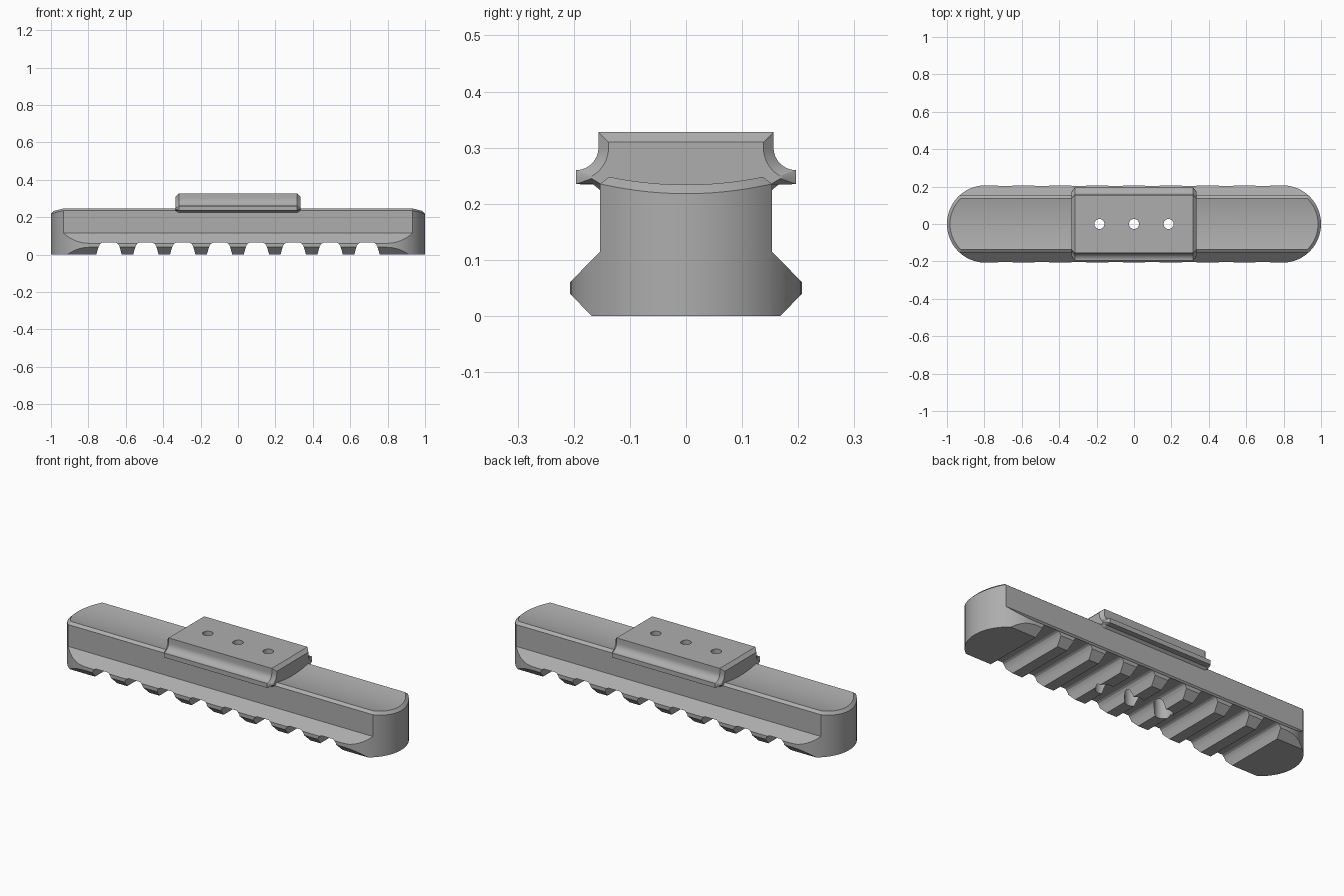
import bpy, bmesh, math

if "Cube" in bpy.data.objects:
    bpy.data.objects.remove(bpy.data.objects["Cube"])

grey = bpy.data.materials.new("satin grey")
grey.use_nodes = True
COLOUR = (0.42, 0.42, 0.42, 1)
grey.diffuse_color = COLOUR
grey.node_tree.nodes["Principled BSDF"].inputs["Base Color"].default_value = COLOUR


def finish(name, bm):
    """Weld a bmesh and turn it into an object."""
    bmesh.ops.remove_doubles(bm, verts=bm.verts, dist=1e-5)
    bmesh.ops.recalc_face_normals(bm, faces=bm.faces)
    mesh = bpy.data.meshes.new(name)
    bm.to_mesh(mesh)
    bm.free()
    ob = bpy.data.objects.new(name, mesh)
    bpy.context.collection.objects.link(ob)
    mesh.materials.append(grey)
    return ob


def face(bm, *points):
    bm.faces.new([bm.verts.new(p) for p in points])


def loft(name, sections):
    """Skin a row of matching cross-sections and cap both ends."""
    bm = bmesh.new()
    rows = [[bm.verts.new(p) for p in s] for s in sections]
    n = len(rows[0])
    for a, b in zip(rows, rows[1:]):
        for i in range(n):
            j = (i + 1) % n
            bm.faces.new((a[i], a[j], b[j], b[i]))
    bm.faces.new(rows[0])
    bm.faces.new(rows[-1])
    return finish(name, bm)


def cut(target, cutters):
    bpy.context.view_layer.objects.active = target
    for c in cutters:
        mod = target.modifiers.new("cut", "BOOLEAN")
        mod.operation = "DIFFERENCE"
        mod.solver = "EXACT"
        mod.object = c
        bpy.ops.object.modifier_apply(modifier=mod.name)


# Rail dimensions: half width, neck half width, end-arc centre, rim bevel
HALF, NECK, ARC_X, RIM = 0.207, 0.153, 0.793, 0.016


def end_x(y, radius=HALF):
    return ARC_X + math.sqrt(max(radius ** 2 - y ** 2, 0))


def dish(y):
    return 0.234 + 0.75 * y * y


def underside(y):
    return max(0, abs(y) - 0.168) * 0.04 / 0.039


def shoulder(y):
    return 0.115 - (abs(y) - NECK) * 0.055 / 0.054


# Rail: strips along the length whose ends follow a round plan
bm = bmesh.new()
flange = [NECK, 0.168, 0.18, 0.19, 0.198, 0.204, HALF]
neck = [NECK * math.sin(math.radians(a)) for a in range(-90, 91, 9)]


def rim_in(y):
    yi = y * (NECK - RIM) / NECK
    return end_x(yi, HALF - RIM), yi, dish(yi)


def strip(a, za, b, zb):
    face(bm, (-end_x(a), a, za), (end_x(a), a, za), (end_x(b), b, zb), (-end_x(b), b, zb))


for a, b in zip(neck, neck[1:]):
    strip(a, 0, b, 0)
    (xa, ya, za), (xb, yb, zb) = rim_in(a), rim_in(b)
    face(bm, (-xa, ya, za), (xa, ya, za), (xb, yb, zb), (-xb, yb, zb))
    for s in (-1, 1):
        low = [(s * end_x(y), y, 0) for y in (a, b)]
        mid = [(s * end_x(y), y, shoulder(NECK)) for y in (a, b)]
        top = [(s * end_x(y), y, dish(y) - RIM) for y in (a, b)]
        face(bm, low[0], low[1], mid[1], mid[0])
        face(bm, mid[0], mid[1], top[1], top[0])
        face(bm, top[0], top[1], (s * xb, yb, zb), (s * xa, ya, za))
for side in (-1, 1):
    for a, b in zip(flange, flange[1:]):
        a, b = a * side, b * side
        strip(a, underside(a), b, underside(b))
        strip(a, shoulder(a), b, shoulder(b))
        for s in (-1, 1):
            face(bm, *[(s * end_x(y), y, f(y)) for y, f in
                       ((a, underside), (b, underside), (b, shoulder), (a, shoulder))])
    y = side * HALF
    strip(y, underside(y), y, shoulder(y))
    y = side * NECK
    strip(y, shoulder(y), y, dish(y) - RIM)
    x, yi, z = rim_in(y)
    top = dish(y) - RIM
    face(bm, (-end_x(y), y, top), (end_x(y), y, top), (x, yi, z), (-x, yi, z))
rail = finish("rail", bm)

# Cross slots under the rail, with rounded roofs
half_slot = [(0.068, -0.02), (0.068, 0), (0.06, 0.03), (0.054, 0.048), (0.046, 0.059), (0.036, 0.064)]
slot_outline = half_slot + [(-x, z) for x, z in reversed(half_slot)]
cutters = []
for i in range(8):
    cx = (i - 3.5) * 0.197
    cutters.append(loft("slot_cutter", [[(cx + x, y, z) for x, z in slot_outline] for y in (-0.3, 0.3)]))
cut(rail, cutters)


# Screw holes with wider recesses below
def hole_cutter(x, radius, z0, z1):
    ring = [(x + radius * math.cos(t * math.pi / 8), radius * math.sin(t * math.pi / 8)) for t in range(16)]
    return loft("hole_cutter", [[(*p, z) for p in ring] for z in (z0, z1)])


hole_x = (-0.185, 0, 0.185)
holes = [hole_cutter(x, 0.027, -0.1, 0.5) for x in hole_x]
recesses = [hole_cutter(x, 0.046, -0.1, 0.12) for x in hole_x]
cut(rail, recesses + holes)


# Mounting block: grooved sides, bevelled ends
def block_half(bevel):
    r = 0.04 + bevel
    sweep = 90 if not bevel else 60
    pts = [(0.156 - bevel, 0.328 - bevel)]
    for i in range(9):
        t = math.radians(sweep * i / 8)
        pts.append((0.196 - r * math.cos(t), 0.3 - r * math.sin(t)))
    if bevel:
        return pts + [(0.172, 0.247), (0.168, 0.245), (0.15, 0.234), (0.14, 0.222)]
    return pts + [(0.196, 0.25), (0.196, 0.235), (0.166, 0.235), (0.15, 0.222)]


def block_section(x, bevel):
    half = block_half(bevel)
    return [(x, y, z) for y, z in half] + [(x, -y, z) for y, z in reversed(half)]


block = loft("mounting_block", [block_section(x, b) for x, b in
                                ((-0.334, 0.018), (-0.316, 0), (0.316, 0), (0.334, 0.018))])
cut(block, holes)

# Remove the cutters, then smooth the curved faces
for c in cutters + holes + recesses:
    bpy.data.objects.remove(c)
bpy.ops.object.select_all(action="DESELECT")
for ob in (rail, block):
    ob.select_set(True)
bpy.context.view_layer.objects.active = rail
bpy.ops.object.shade_smooth_by_angle(angle=math.radians(25))
